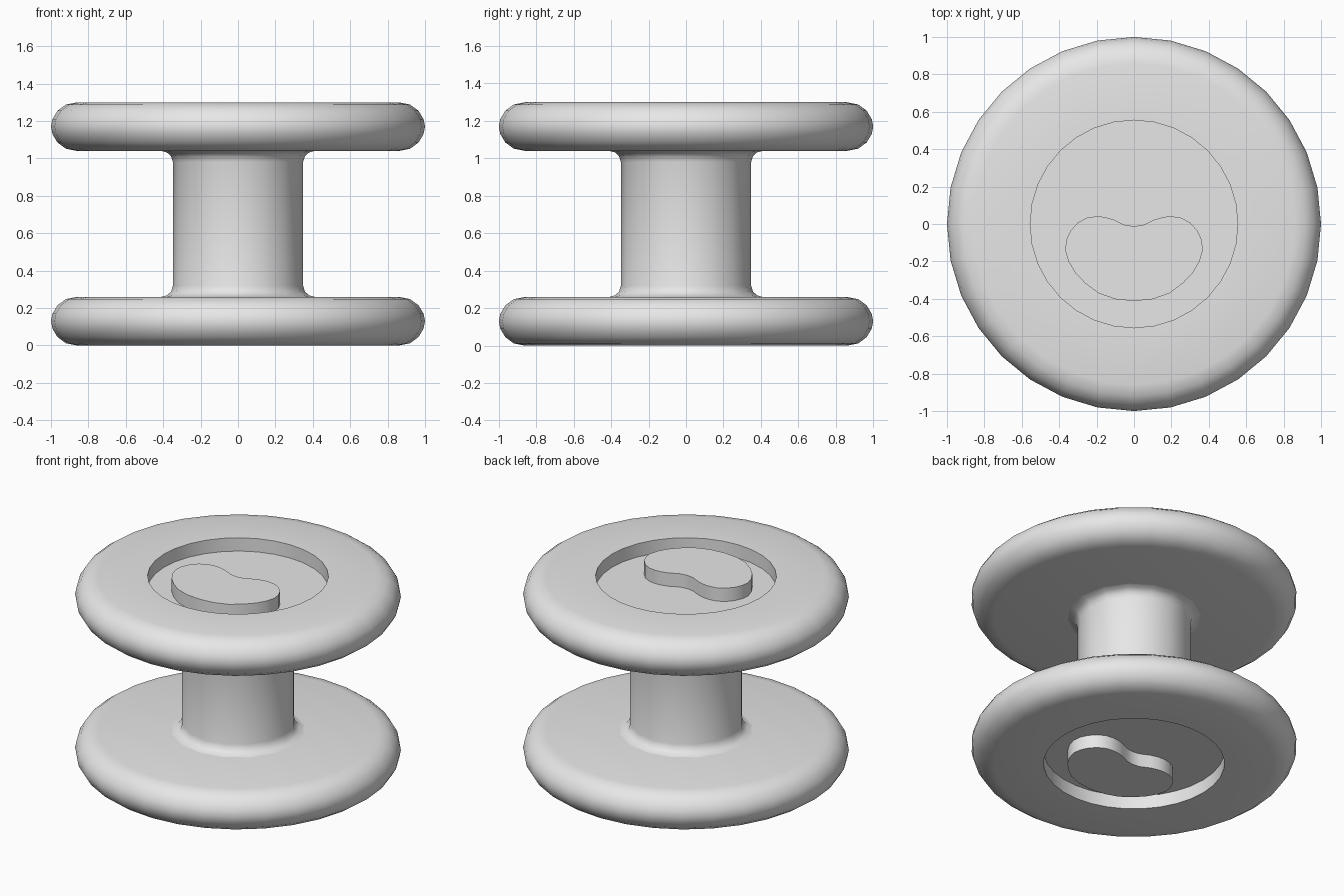
import bpy, bmesh, math
from math import cos, sin, tau

cube = bpy.data.objects.get("Cube")
if cube:
    bpy.data.objects.remove(cube, do_unlink=True)

grey = bpy.data.materials.new("light_grey")
grey.use_nodes = True
grey.diffuse_color = (0.8, 0.8, 0.8, 1)
grey.node_tree.nodes["Principled BSDF"].inputs["Base Color"].default_value = (0.8, 0.8, 0.8, 1)

HEIGHT = 1.30
THICK = 0.26      # flange thickness
DEPTH = 0.09      # recess depth


def finish(name, bm):
    bmesh.ops.recalc_face_normals(bm, faces=bm.faces)
    mesh = bpy.data.meshes.new(name)
    bm.to_mesh(mesh)
    bm.free()
    mesh.materials.append(grey)
    obj = bpy.data.objects.new(name, mesh)
    bpy.context.collection.objects.link(obj)
    bpy.ops.object.select_all(action="DESELECT")
    obj.select_set(True)
    bpy.context.view_layer.objects.active = obj
    bpy.ops.object.shade_smooth_by_angle(angle=math.radians(35))
    return obj


def lathe(name, profile, sides):
    """Turn (radius, z) points around z and close both ends."""
    bm = bmesh.new()
    rings = [[bm.verts.new((r * cos(tau * i / sides), r * sin(tau * i / sides), z))
              for i in range(sides)] for r, z in profile]
    for a, b in zip(rings, rings[1:]):
        for i in range(sides):
            j = (i + 1) % sides
            bm.faces.new((a[i], a[j], b[j], b[i]))
    bm.faces.new(rings[0])
    bm.faces.new(rings[-1])
    return finish(name, bm)


def prism(name, outline, z0, z1):
    bm = bmesh.new()
    face = bm.faces.new([bm.verts.new((x, y, z0)) for x, y in outline])
    new = bmesh.ops.extrude_face_region(bm, geom=[face])["geom"]
    for v in new:
        if isinstance(v, bmesh.types.BMVert):
            v.co.z = z1
    return finish(name, bm)


# Flange: recess floor, recess wall, outer face, rounded rim, inner face
flange = [(0.555, DEPTH), (0.555, 0), (0.86, 0), (0.92, 0.012), (0.965, 0.045),
          (0.992, 0.09), (1.0, 0.13)]
flange += [(r, THICK - z) for r, z in reversed(flange[2:-1])]

# Kidney outline, mirrored from its right half
half = [(0, -0.012), (0.05, -0.005), (0.11, 0.024), (0.16, 0.038), (0.2, 0.041),
        (0.25, 0.034), (0.3, 0.008), (0.34, -0.037), (0.362, -0.085), (0.368, -0.14),
        (0.35, -0.2), (0.315, -0.26), (0.26, -0.318), (0.19, -0.37), (0.1, -0.402),
        (0, -0.412)]
kidney = half + [(-x, y) for x, y in reversed(half[1:-1])]

for side in ("bottom", "top"):
    place = (lambda z: z) if side == "bottom" else (lambda z: HEIGHT - z)
    lathe(side + "_flange", [(r, place(z)) for r, z in flange], 32)
    prism(side + "_kidney_boss", kidney, place(DEPTH + 0.01), place(0.0))

# Core with a flared fillet at each end
foot = [(0.41, THICK - 0.01), (0.41, THICK), (0.38, THICK + 0.008),
        (0.358, THICK + 0.028), (0.348, THICK + 0.06)]
core = foot + [(r, HEIGHT - z) for r, z in reversed(foot)]
lathe("core", core, 16)
